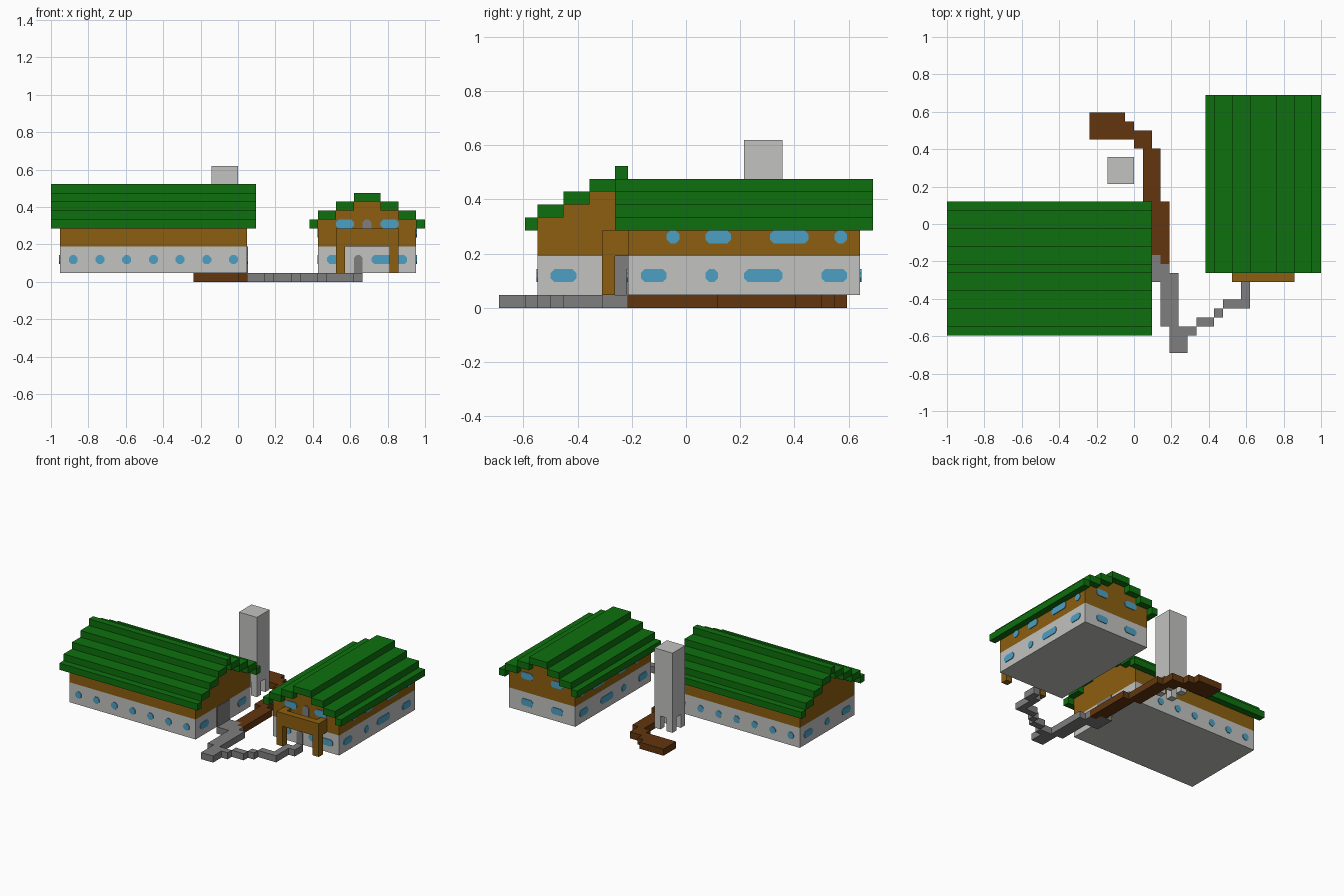
import bpy, bmesh

if "Cube" in bpy.data.objects:
    bpy.data.objects.remove(bpy.data.objects["Cube"], do_unlink=True)

U = 1 / 21      # one building block
T = 0.1         # thickness of panes and doors, in blocks


def material(name, rgb):
    m = bpy.data.materials.new(name)
    m.use_nodes = True
    m.diffuse_color = (*rgb, 1)
    bsdf = m.node_tree.nodes["Principled BSDF"]
    bsdf.inputs["Base Color"].default_value = (*rgb, 1)
    bsdf.inputs["Roughness"].default_value = 0.9
    return m


GREEN = material("roof green", (0.0044, 0.162, 0.0044))
WOOD = material("golden wood", (0.262, 0.114, 0.005))
EARTH = material("dark brown", (0.122, 0.037, 0.0044))
PALE = material("pale stone", (0.54, 0.54, 0.53))
GREY = material("path grey", (0.21, 0.21, 0.21))
BLUE = material("window blue", (0.076, 0.352, 0.546))


def finish(name, bm, mat):
    bmesh.ops.recalc_face_normals(bm, faces=bm.faces)
    bmesh.ops.scale(bm, vec=(U, U, U), verts=bm.verts)
    me = bpy.data.meshes.new(name)
    bm.to_mesh(me)
    bm.free()
    me.materials.append(mat)
    ob = bpy.data.objects.new(name, me)
    bpy.context.collection.objects.link(ob)
    return ob


def boxes(name, mat, items):
    """One object made of boxes given as (x0, x1, y0, y1, z0, z1) in blocks."""
    bm = bmesh.new()
    for x0, x1, y0, y1, z0, z1 in items:
        vs = bmesh.ops.create_cube(bm, size=1)["verts"]
        for v in vs:
            v.co.x = x1 if v.co.x > 0 else x0
            v.co.y = y1 if v.co.y > 0 else y0
            v.co.z = z1 if v.co.z > 0 else z0
    return finish(name, bm, mat)


def panes(name, mat, side, wall, items, cut=0.3, cut_base=True):
    """Thin plates with cut corners on a wall. Items are (start, end, z0, z1).
    side is the axis and direction the wall faces, such as '-y'."""
    bm = bmesh.new()
    out = T if side[0] == "+" else -T
    for a, b, z0, z1 in items:
        c = cut
        outline = [(b, z1 - c), (b - c, z1), (a + c, z1), (a, z1 - c)]
        if cut_base:
            outline += [(a, z0 + c), (a + c, z0), (b - c, z0), (b, z0 + c)]
        else:
            outline += [(a, z0), (b, z0)]
        place = (lambda p, d: (d, p[0], p[1])) if side[1] == "x" else (lambda p, d: (p[0], d, p[1]))
        back = [bm.verts.new(place(p, wall)) for p in outline]
        front = [bm.verts.new(place(p, wall + out)) for p in outline]
        n = len(outline)
        bm.faces.new(back)
        bm.faces.new(front)
        for i in range(n):
            j = (i + 1) % n
            bm.faces.new((back[i], back[j], front[j], front[i]))
    return finish(name, bm, mat)


def stepped(name, axis, centre, lo, hi, halves):
    """Stepped roof along an axis, one block over the gables, with its gable filling.
    halves are the half widths of the layers from the eaves to the ridge."""
    def bar(a, b, s, e, z):
        return (s, e, a, b, z, z + 1) if axis == "x" else (a, b, s, e, z, z + 1)
    strips, filling = [], []
    for i, h in enumerate(halves):
        z = 6 + i
        if i + 1 < len(halves):
            inner = halves[i + 1]
            strips.append(bar(centre - h, centre - inner, lo, hi, z))
            strips.append(bar(centre + inner, centre + h, lo, hi, z))
            filling.append(bar(centre - inner, centre + inner, lo + 1, hi - 1, z))
        else:
            strips.append(bar(centre - h, centre + h, lo, hi, z))
    boxes(name + "_roof", GREEN, strips)
    boxes(name + "_gables", WOOD, filling)


# Long hall
boxes("hall_lower_wall", PALE, [(-20, 1, -11.5, 1.5, 1, 4)])
boxes("hall_upper_wall", WOOD, [(-20, 1, -11.5, 1.5, 4, 6)])
stepped("hall", "x", -5, -21, 2, [7.5, 6.5, 4.5, 2.5, 0.5])
row = [(-19 + 3 * i, -18 + 3 * i, 2, 3) for i in range(7)]
panes("hall_front_windows", BLUE, "-y", -11.5, row)
panes("hall_back_windows", BLUE, "+y", 1.5, row)
ends = [(-10.5, -8.5, 2, 3), (-1.5, 0.5, 2, 3)]
panes("hall_door_side_windows", BLUE, "+x", 1, ends)
panes("hall_end_windows", BLUE, "-x", -20, ends + [(-5.5, -4.5, 2, 3)])
boxes("hall_door", GREY, [(1, 1 + T, -6.5, -3.5, 1, 4)])

# Two-storey house
boxes("house_lower_wall", PALE, [(9, 20, -4.5, 13.5, 1, 4)])
boxes("house_upper_wall", WOOD, [(9, 20, -4.5, 13.5, 4, 6)])
stepped("house", "y", 14.5, -5.5, 14.5, [6.5, 5.5, 3.5, 1.5])
long_side = [(-3.5, -1.5, 2, 3), (1.5, 2.5, 2, 3), (4.5, 7.5, 2, 3), (10.5, 12.5, 2, 3),
             (-1.5, -0.5, 5, 6), (1.5, 3.5, 5, 6), (6.5, 9.5, 5, 6), (11.5, 12.5, 5, 6)]
panes("house_right_windows", BLUE, "+x", 20, long_side)
panes("house_left_windows", BLUE, "-x", 9, long_side)
panes("house_front_windows", BLUE, "-y", -4.5,
      [(10, 12, 2, 3), (15, 19, 2, 3), (11, 13, 6, 7), (16, 18, 6, 7)])
panes("house_back_windows", BLUE, "+y", 13.5,
      [(11, 13, 2, 3), (16, 18, 2, 3), (11, 13, 6, 7), (16, 18, 6, 7)])
panes("house_doors", GREY, "-y", -4.5, [(13, 14, 1, 3), (14, 15, 5, 7)], 0.3, False)

# Porch with a balcony on top
boxes("porch_posts", WOOD, [(x, x + 1, -6.5, -5.5, 1, 4) for x in (11, 17)])
boxes("balcony", WOOD, [(11, 18, -6.5, -5.5, 4, 6), (12, 17, -5.5, -4.5, 4, 5),
                        (11, 12, -5.5, -4.5, 4, 6), (17, 18, -5.5, -4.5, 4, 6)])

# Tower on four legs
boxes("tower_shaft", PALE, [(-3, 0, 4.5, 7.5, 3, 13)])
boxes("tower_legs", PALE, [(x, x + 1, y, y + 1, 1, 3) for x in (-3, -1) for y in (4.5, 6.5)])

# Paths, as (x0, x1, y0, y1)
earth = [(-5, -1, 9.5, 12.5), (-1, 0, 9.5, 11.5), (0, 2, 8.5, 10.5), (1, 3, 2.5, 8.5),
         (2, 4, -3.5, 2.5), (3, 4, -4.5, -3.5)]
stone = [(1, 3, -6.5, -3.5), (3, 4, -5.5, -4.5), (4, 5, -5.5, -2.5), (3, 5, -11.5, -5.5),
         (4, 6, -14.5, -11.5), (6, 7, -12.5, -11.5), (7, 9, -11.5, -10.5),
         (9, 10, -10.5, -9.5), (10, 13, -9.5, -8.5), (12, 13, -8.5, -6.5),
         (12, 14, -6.5, -5.5), (13, 14, -5.5, -4.5)]
stone[2] = (4, 5, -6.5, -5.5)
stone[3:4] = [(3, 4, -11.5, -5.5), (4, 5, -11.5, -6.5)]
boxes("earth_path", EARTH, [(*r, 0, 1) for r in earth])
boxes("stone_path", GREY, [(*r, 0, 1) for r in stone])
